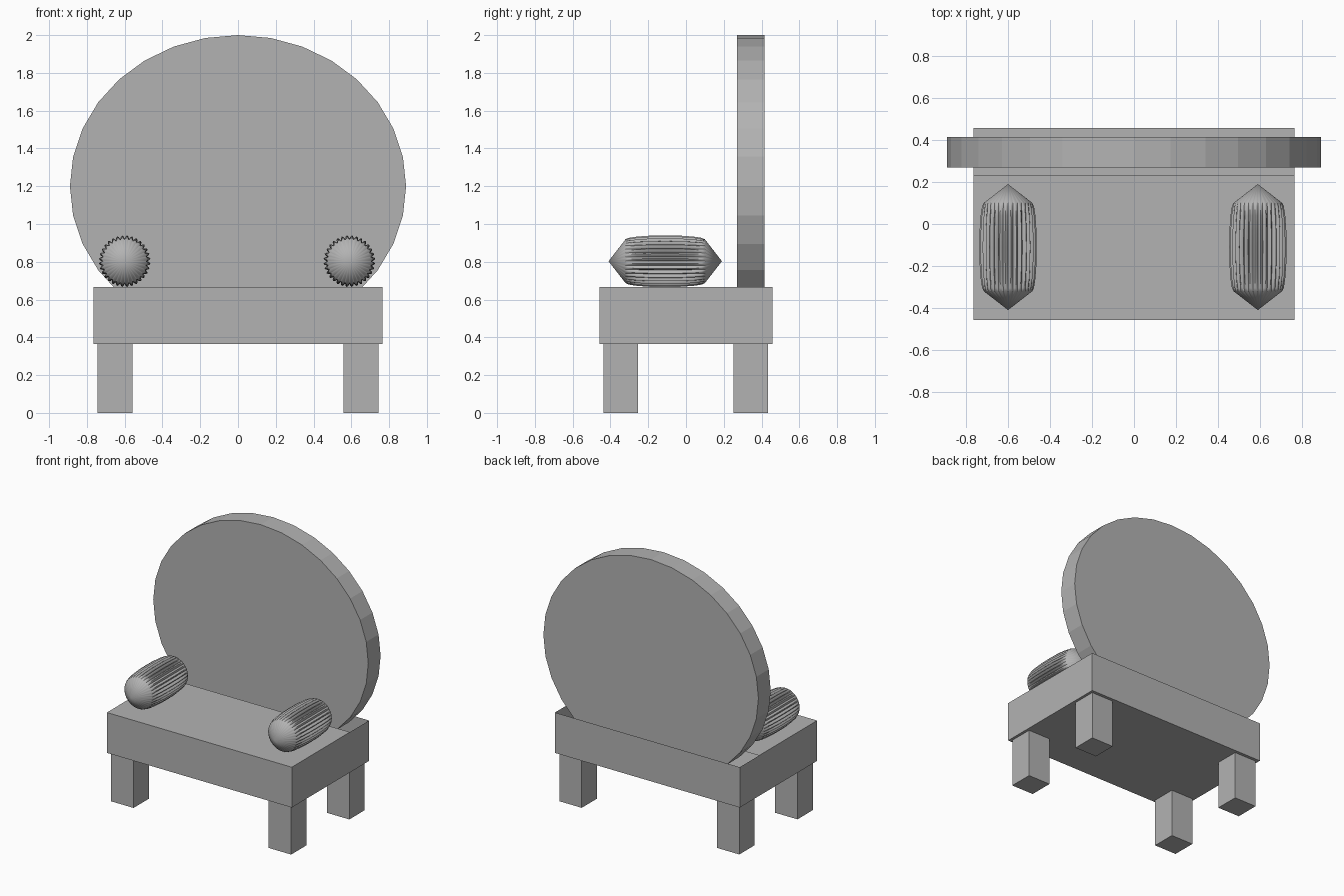
import bpy, bmesh, math
from mathutils import Matrix, Vector

cube = bpy.data.objects.get("Cube")
if cube:
    bpy.data.objects.remove(cube, do_unlink=True)

grey = bpy.data.materials.new("mid_grey")
grey.use_nodes = True
colour = (0.45, 0.45, 0.45, 1)
grey.diffuse_color = colour
grey.node_tree.nodes["Principled BSDF"].inputs["Base Color"].default_value = colour


def finish(name, bm):
    bmesh.ops.recalc_face_normals(bm, faces=bm.faces)
    mesh = bpy.data.meshes.new(name)
    bm.to_mesh(mesh)
    bm.free()
    mesh.materials.append(grey)
    obj = bpy.data.objects.new(name, mesh)
    bpy.context.collection.objects.link(obj)
    return obj


def box(low, high):
    low, high = Vector(low), Vector(high)
    bm = bmesh.new()
    bmesh.ops.create_cube(bm, size=1)
    bmesh.ops.scale(bm, vec=high - low, verts=bm.verts)
    bmesh.ops.translate(bm, vec=(low + high) / 2, verts=bm.verts)
    return bm


# Hollow seat, its top open along the back where the backrest drops in
W, D, LOW, TOP, SLOT = 0.765, 0.457, 0.365, 0.667, 0.23
bm = box((-W, -D, LOW), (W, D, TOP))
bmesh.ops.bisect_plane(bm, geom=bm.verts[:] + bm.edges[:] + bm.faces[:],
                       plane_co=(0, SLOT, 0), plane_no=(0, 1, 0))
opening = [f for f in bm.faces
           if f.normal.z > 0.9 and f.calc_center_median().y > SLOT]
bmesh.ops.delete(bm, geom=opening, context='FACES')
finish("seat", bm)

# Four square legs
for side, sx in (("left", 1), ("right", -1)):
    for end, y in (("front", -0.345), ("back", 0.343)):
        x = sx * 0.652
        finish(f"{end}_{side}_leg",
               box((x - 0.093, y - 0.091, 0), (x + 0.093, y + 0.091, LOW)))

# Oval backrest, its lower edge sunk into the seat
bm = bmesh.new()
bmesh.ops.create_cone(bm, cap_ends=True, segments=32, radius1=1, radius2=1, depth=1)
bmesh.ops.rotate(bm, matrix=Matrix.Rotation(math.pi / 2, 3, 'X'), verts=bm.verts)
# Put a corner of the outline on each axis
first = max(bm.verts, key=lambda v: v.co.x).co
bmesh.ops.rotate(bm, matrix=Matrix.Rotation(math.atan2(first.z, first.x), 3, 'Y'),
                 verts=bm.verts)
bmesh.ops.scale(bm, vec=(0.89, 0.146, 0.8), verts=bm.verts)
bmesh.ops.translate(bm, vec=(0, 0.342, 1.2), verts=bm.verts)
finish("backrest", bm)


# Ribbed bolsters with cone ends; profile rows are (y, radius, rib height)
HALF = [(0.21, 0.116, 0), (0.195, 0.117, 0.007), (0.15, 0.118, 0.013),
        (0.08, 0.119, 0.017)]
PROFILE = [(-y, r, h) for y, r, h in HALF] + [(0, 0.12, 0.017)] + HALF[::-1]
RIBS, STEPS = 32, 4


def bolster(name, x):
    bm = bmesh.new()
    count = RIBS * STEPS
    rings = []
    for y, radius, height in PROFILE:
        ring = []
        for i in range(count):
            a = math.tau * i / count
            r = radius + height * abs(math.sin(RIBS * a / 2))
            ring.append(bm.verts.new((r * math.cos(a), y, r * math.sin(a))))
        rings.append(ring)
    for a, b in zip(rings, rings[1:]):
        for i in range(count):
            j = (i + 1) % count
            bm.faces.new((a[i], a[j], b[j], b[i]))
    for ring, y in ((rings[0], -0.3), (rings[-1], 0.3)):
        tip = bm.verts.new((0, y, 0))
        for i in range(count):
            bm.faces.new((ring[i], ring[(i + 1) % count], tip))
    bmesh.ops.translate(bm, vec=(x, -0.11, 0.803), verts=bm.verts)
    obj = finish(name, bm)
    bpy.ops.object.select_all(action='DESELECT')
    obj.select_set(True)
    bpy.context.view_layer.objects.active = obj
    bpy.ops.object.shade_smooth_by_angle(angle=math.radians(30))


bolster("left_bolster", 0.59)
bolster("right_bolster", -0.6)
